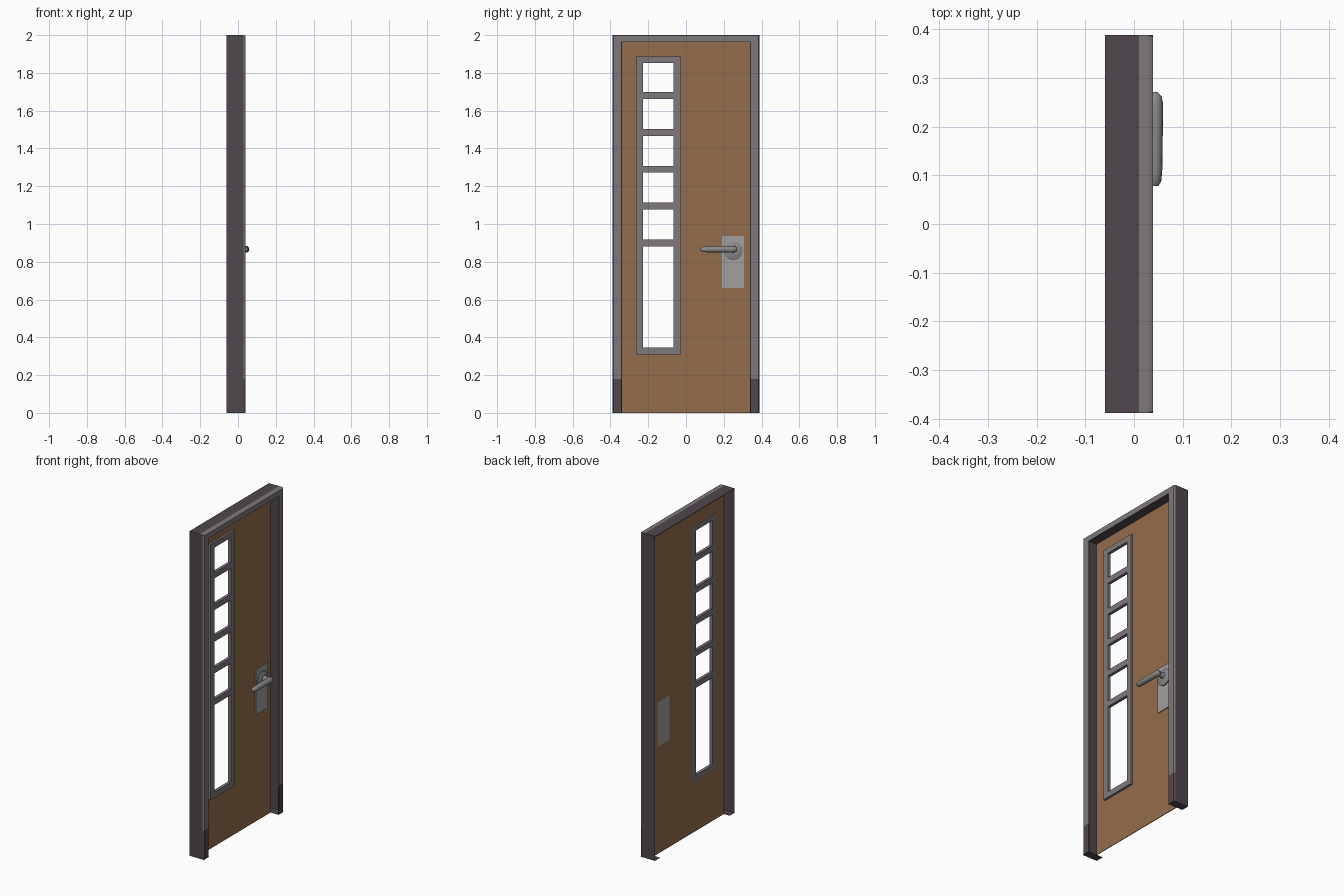
import bpy, bmesh, math

if "Cube" in bpy.data.objects:
    bpy.data.objects.remove(bpy.data.objects["Cube"])

def lin(c):
    c /= 255
    return c / 12.92 if c <= 0.04045 else ((c + 0.055) / 1.055) ** 2.4

def mat(name, r, g, b):
    m = bpy.data.materials.new(name)
    m.diffuse_color = (lin(r), lin(g), lin(b), 1)
    m.use_nodes = True
    m.node_tree.nodes["Principled BSDF"].inputs["Base Color"].default_value = m.diffuse_color
    return m

wood = mat("brown_wood", 148, 109, 76)
dark = mat("dark_frame", 80, 71, 76)
grey = mat("grey_trim", 127, 121, 122)
steel = mat("light_steel", 160, 160, 160)
metal = mat("handle_metal", 138, 138, 138)

def finish(bm, name, *mats):
    bmesh.ops.recalc_face_normals(bm, faces=bm.faces)
    me = bpy.data.meshes.new(name)
    bm.to_mesh(me)
    bm.free()
    for m in mats:
        me.materials.append(m)
    ob = bpy.data.objects.new(name, me)
    bpy.context.collection.objects.link(ob)
    return ob

def panel(name, ys, zs, holes, x0, x1, m):
    """Upright sheet on a y/z grid with some cells left open, from x0 to x1."""
    bm = bmesh.new()
    v = [[bm.verts.new((x0, y, z)) for z in zs] for y in ys]
    for i in range(len(ys) - 1):
        for j in range(len(zs) - 1):
            if (i, j) not in holes:
                bm.faces.new((v[i][j], v[i + 1][j], v[i + 1][j + 1], v[i][j + 1]))
    res = bmesh.ops.extrude_face_region(bm, geom=bm.faces[:], use_keep_orig=True)
    for e in res["geom"]:
        if isinstance(e, bmesh.types.BMVert):
            e.co.x = x1
    return finish(bm, name, m)

def lathe(name, rings, place, m, n=16):
    """Closed round part from (position, radius) rings; place maps to xyz."""
    bm = bmesh.new()
    loops = [[bm.verts.new(place(t, r * math.cos(k * math.tau / n), r * math.sin(k * math.tau / n)))
              for k in range(n)] for t, r in rings]
    for a, b in zip(loops, loops[1:]):
        for k in range(n):
            bm.faces.new((a[k], a[(k + 1) % n], b[(k + 1) % n], b[k]))
    bm.faces.new(loops[0])
    bm.faces.new(loops[-1])
    ob = finish(bm, name, m)
    bpy.context.view_layer.objects.active = ob
    ob.select_set(True)
    bpy.ops.object.shade_smooth_by_angle(angle=math.radians(35))
    ob.select_set(False)
    return ob

# Door frame: open-backed profile swept up, across and down
prof = [(0, -0.06), (0, 0.01), (0, 0.03), (0.004, 0.039), (0.046, 0.039), (0.048, 0.034)]
W, LOW = 0.388, 0.18
stations = [(-1, 0), (-1, LOW), (-1, None), (1, None), (1, LOW), (1, 0)]
bm = bmesh.new()
rows = [[bm.verts.new((x, s * (W - d), 2 - d * 0.78 if z is None else z)) for d, x in prof]
        for s, z in stations]
for i, (a, b) in enumerate(zip(rows, rows[1:])):
    for j in range(len(prof) - 1):
        f = bm.faces.new((a[j], a[j + 1], b[j + 1], b[j]))
        trim = j >= 1 if i == 2 else (j >= 2 and i in (1, 3))
        f.material_index = 1 if trim else 0
frame = finish(bm, "door_frame", dark, grey)
sol = frame.modifiers.new("thickness", "SOLIDIFY")
sol.thickness = 0.002
sol.offset = -1

# Feet closing the bottoms of the jambs
for s, side in ((-1, "left"), (1, "right")):
    panel(side + "_jamb_foot", [s * 0.34, s * W], [0, 0.002], (), -0.06, 0.039, dark)

# Door leaf with a tall opening
panel("door_leaf", [-0.34, -0.245, -0.045, 0.34], [0, 0.33, 1.868, 1.963],
      {(1, 1)}, -0.02, -0.016, wood)

# Window surround with five crossbars
zs = [0.31, 0.345]
for k in range(5):
    zs += [0.882 + 0.195 * k, 0.918 + 0.195 * k]
zs += [1.852, 1.886]
panel("window_surround", [-0.265, -0.227, -0.065, -0.03], zs,
      {(1, j) for j in range(1, len(zs) - 1, 2)}, -0.021, -0.003, grey)

# Handle: backplate, rose, stem and lever
panel("handle_backplate", [0.19, 0.308], [0.66, 0.937], (), -0.0205, -0.01, steel)
HY, HZ = 0.25, 0.866
along_x = lambda t, u, v: (t, HY + u, HZ - 0.008 + v)
lathe("handle_rose", [(-0.012, 0.05), (-0.004, 0.05), (0.004, 0.032)], along_x, metal, 24)
lathe("handle_stem", [(0, 0.02), (0.012, 0.015), (0.042, 0.015)],
      lambda t, u, v: (t, HY + u, HZ + v), metal)
lathe("handle_lever", [(0.078, 0.008), (0.088, 0.014), (0.11, 0.016), (0.245, 0.018),
                       (0.262, 0.015), (0.271, 0.006)],
      lambda t, u, v: (0.042 + u, t, HZ + v), metal)
